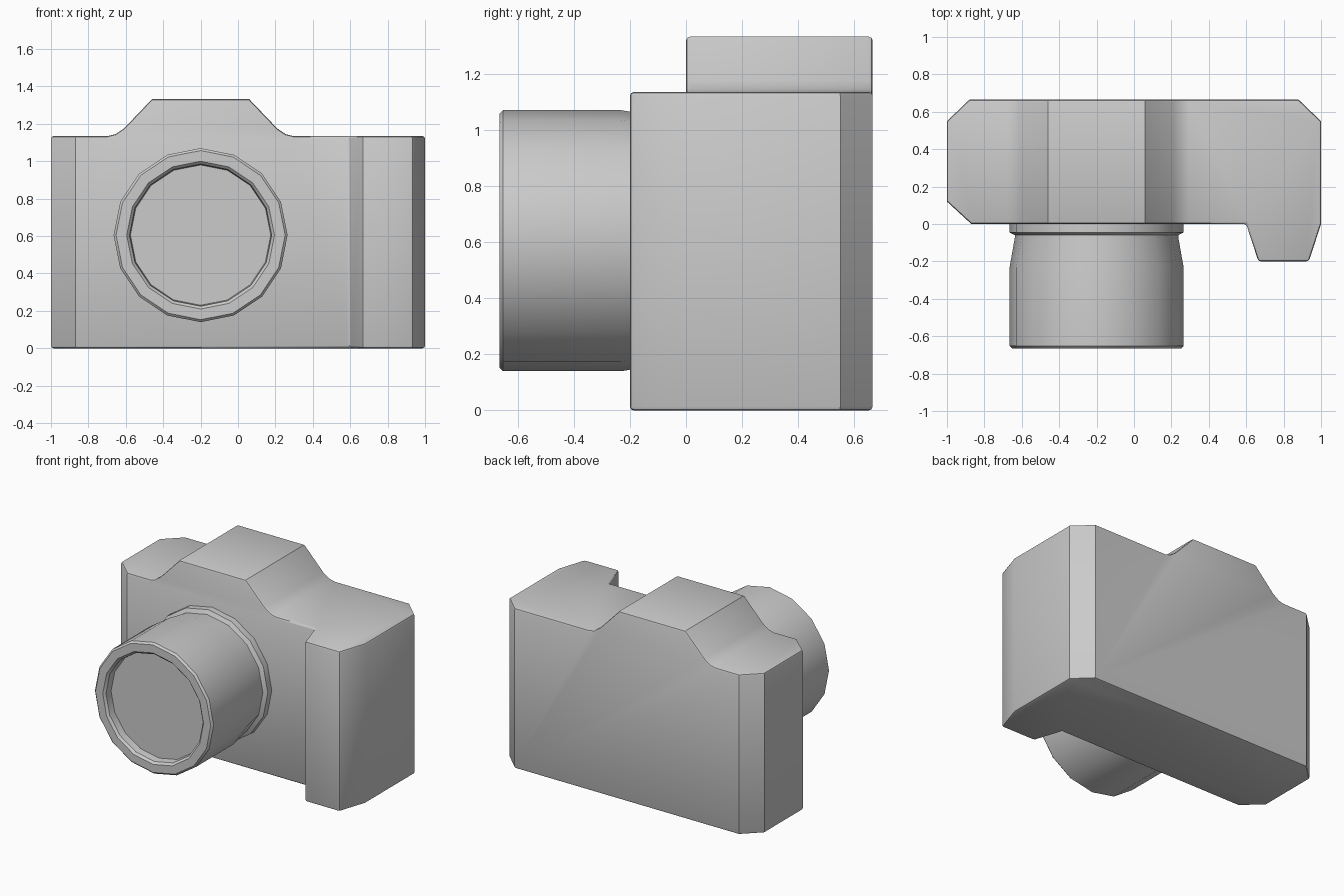
import bpy, bmesh, math
from mathutils import Vector

if "Cube" in bpy.data.objects:
    bpy.data.objects.remove(bpy.data.objects["Cube"])


def finish(name, bm):
    bmesh.ops.recalc_face_normals(bm, faces=bm.faces)
    me = bpy.data.meshes.new(name)
    bm.to_mesh(me)
    bm.free()
    ob = bpy.data.objects.new(name, me)
    bpy.context.collection.objects.link(ob)
    return ob


def prism(name, points, direction):
    bm = bmesh.new()
    face = bm.faces.new([bm.verts.new(p) for p in points])
    ext = bmesh.ops.extrude_face_region(bm, geom=[face], use_keep_orig=True)
    moved = [g for g in ext["geom"] if isinstance(g, bmesh.types.BMVert)]
    bmesh.ops.translate(bm, verts=moved, vec=Vector(direction))
    return finish(name, bm)


def activate(ob):
    bpy.ops.object.select_all(action="DESELECT")
    ob.select_set(True)
    bpy.context.view_layer.objects.active = ob


# Body: plan outline with grip, trimmed by the front outline with the finder hump
plan = [(-1, .12), (-.87, 0), (.6, 0), (.665, -.2), (.935, -.2), (1, 0),
        (1, .55), (.88, .665), (-.88, .665), (-1, .55)]
front = [(-1.2, 0), (1.2, 0), (1.2, 1.135), (.295, 1.135), (.255, 1.145), (.21, 1.175),
         (.06, 1.332), (-.46, 1.332), (-.61, 1.175), (-.655, 1.145), (-.695, 1.135), (-1.2, 1.135)]
body = prism("camera_body", [(x, y, -.2) for x, y in plan], (0, 0, 1.8))
trim = prism("body_trim", [(x, -.5, z) for x, z in front], (0, 1.5, 0))
trim.hide_render = True

activate(body)
cut = body.modifiers.new("outline", "BOOLEAN")
cut.operation = "INTERSECT"
cut.solver = "EXACT"
cut.object = trim
bpy.ops.object.modifier_apply(modifier=cut.name)
bpy.data.objects.remove(trim)

# Softened sharp edges
bev = body.modifiers.new("soft_edges", "BEVEL")
bev.width = .014
bev.segments = 2
bev.limit_method = "ANGLE"
bev.angle_limit = math.radians(60)
bpy.ops.object.modifier_apply(modifier=bev.name)
bpy.ops.object.shade_smooth_by_angle(angle=math.radians(35))

# Lens: 16-sided lathe with a groove at the mount and a recessed glass
profile = [(.465, .01), (.465, -.045), (.437, -.06), (.437, -.072), (.465, -.23),
           (.465, -.652), (.452, -.665), (.395, -.665), (.38, -.65), (.375, -.6), (0, -.6)]
bm = bmesh.new()
centre = Vector((-.2, 0, .605))
verts = [bm.verts.new(centre + Vector((r, y, 0))) for r, y in profile]
edges = [bm.edges.new(pair) for pair in zip(verts, verts[1:])]
bmesh.ops.spin(bm, geom=verts + edges, cent=centre, axis=(0, 1, 0),
               angle=math.tau, steps=16)
bmesh.ops.remove_doubles(bm, verts=bm.verts, dist=.0005)
lens = finish("lens", bm)
activate(lens)
bpy.ops.object.shade_smooth_by_angle(angle=math.radians(35))
